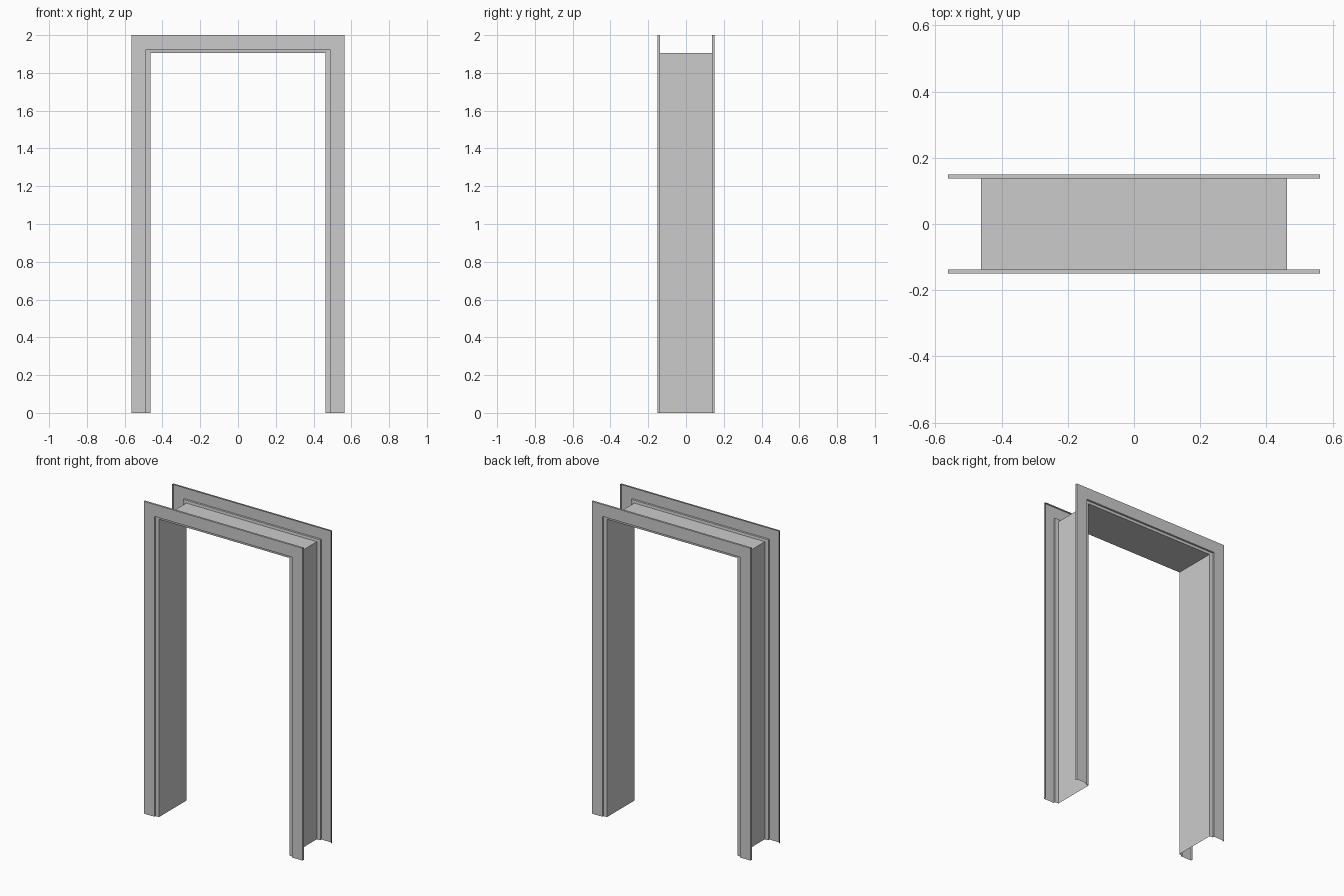
import bpy

if "Cube" in bpy.data.objects:
    bpy.data.objects.remove(bpy.data.objects["Cube"])

# Each profile point: half width of the opening, head height, depth (y)
FACE = -0.15    # casing face
BACK = -0.137   # edge of the casing return, and ends of the lining
CASING = [
    (0.5625, 2.0, BACK),
    (0.5625, 2.0, FACE),
    (0.487, 1.9235, FACE),
    (0.486, 1.9225, BACK - 0.002),
    (0.4625, 1.906, BACK),
]


def sweep_frame(name, profile):
    """Sweep an open profile up one side, over the head and down the other."""
    verts, faces = [], []
    for w, h, y in profile:
        verts += [(-w, y, 0), (-w, y, h), (w, y, h), (w, y, 0)]
    for i in range(len(profile) - 1):
        for j in range(3):
            a, b = 4 * i + j, 4 * (i + 1) + j
            faces.append((a, b, b + 1, a + 1))
    mesh = bpy.data.meshes.new(name)
    mesh.from_pydata(verts, [], faces)
    mesh.update()
    obj = bpy.data.objects.new(name, mesh)
    bpy.context.collection.objects.link(obj)
    return obj


# Stepped trim on the front and back of the wall
sweep_frame("front_casing", CASING)
sweep_frame("back_casing", [(w, h, -y) for w, h, y in reversed(CASING)])

# Flat lining of the doorway between the two casings
w, h, y = CASING[-1]
sweep_frame("jamb_lining", [(w, h, y), (w, h, -y)])
